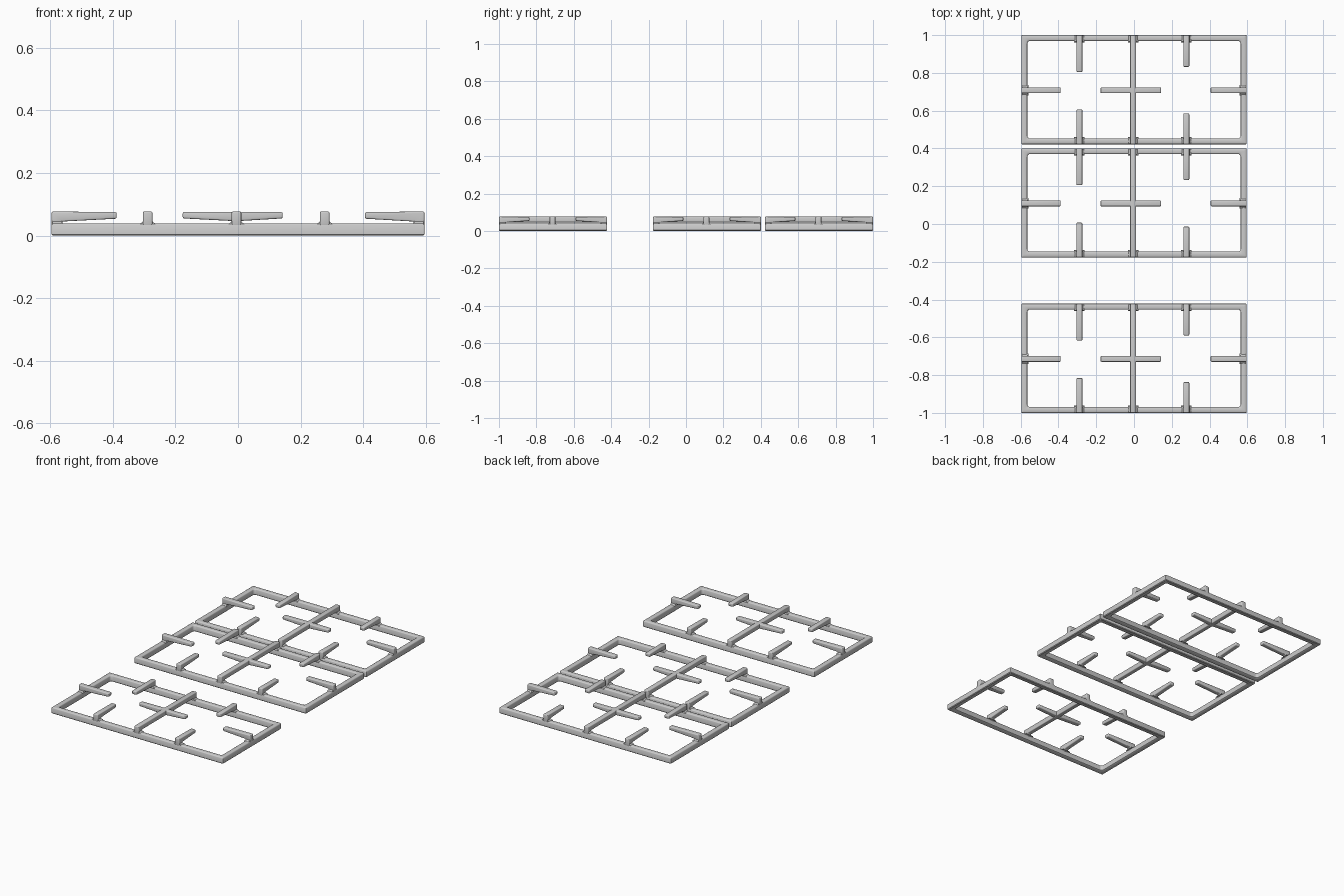
import bpy, bmesh, math

if "Cube" in bpy.data.objects:
    bpy.data.objects.remove(bpy.data.objects["Cube"])

HX, HY = 0.596, 0.289      # half size of one grate
W = 0.031                  # bar width
TOP = 0.077


def finish(name, bm, bevel=0.0):
    bmesh.ops.recalc_face_normals(bm, faces=bm.faces)
    if bevel:
        sharp = [e for e in bm.edges if e.calc_face_angle(0) > math.radians(25)]
        bmesh.ops.bevel(bm, geom=sharp, offset=bevel, segments=3,
                        affect='EDGES', profile=0.5, clamp_overlap=True)
    me = bpy.data.meshes.new(name)
    bm.to_mesh(me)
    bm.free()
    ob = bpy.data.objects.new(name, me)
    bpy.context.collection.objects.link(ob)
    bpy.context.view_layer.objects.active = ob
    bpy.ops.object.select_all(action='DESELECT')
    ob.select_set(True)
    bpy.ops.object.shade_smooth_by_angle(angle=math.radians(40))
    return ob


def rounded_rect(bm, inset, r, z, seg=5):
    ring = []
    for k, (sx, sy) in enumerate([(1, 1), (-1, 1), (-1, -1), (1, -1)]):
        cx, cy = sx * (HX - inset - r), sy * (HY - inset - r)
        for i in range(seg + 1):
            a = math.pi / 2 * (k + i / seg)
            ring.append(bm.verts.new((cx + r * math.cos(a), cy + r * math.sin(a), z)))
    return ring


def frame(name, cy):
    # closed section swept around the rectangle: (inset, corner radius, z)
    section = [(0, .004, .004), (0, .004, .033), (.002, .004, .037), (.006, .004, .039),
               (W - .006, .012, .039), (W - .002, .014, .037), (W, .015, .033),
               (W, .015, .004), (W - .004, .013, 0), (.004, .004, 0)]
    bm = bmesh.new()
    rings = [rounded_rect(bm, *s) for s in section]
    n = len(rings[0])
    for a, b in zip(rings, rings[1:] + rings[:1]):
        for i in range(n):
            j = (i + 1) % n
            bm.faces.new((a[i], a[j], b[j], b[i]))
    finish(name, bm).location.y = cy


def bar(name, profile, start, direction, cy, bevel=0.005):
    """Extrude a side profile (distance, z) to bar width, running from start along direction."""
    dx, dy = direction
    bm = bmesh.new()
    sides = []
    for s in (-W / 2, W / 2):
        sides.append([bm.verts.new((start[0] + dx * u - dy * s,
                                    start[1] + dy * u + dx * s, z)) for u, z in profile])
    a, b = sides
    bm.faces.new(a)
    bm.faces.new(b)
    for i in range(len(a)):
        j = (i + 1) % len(a)
        bm.faces.new((a[i], a[j], b[j], b[i]))
    finish(name, bm, bevel).location.y = cy


def flare(name, start, direction, cy):
    # fillet where a finger meets the frame
    dx, dy = direction
    rings = []
    bm = bmesh.new()
    for z, g in [(.036, .012), (.039, .008), (.042, .003), (.047, -.001)]:
        h = W / 2 + g
        lo, hi = .003, W + max(g, 0) * .6
        rings.append([bm.verts.new((start[0] + dx * u - dy * s, start[1] + dy * u + dx * s, z))
                      for u, s in [(lo, -h), (hi, -h), (hi, h), (lo, h)]])
    for a, b in zip(rings, rings[1:]):
        for i in range(4):
            j = (i + 1) % 4
            bm.faces.new((a[i], a[j], b[j], b[i]))
    bm.faces.new(rings[0])
    bm.faces.new(rings[-1])
    finish(name, bm).location.y = cy


def finger_profile(length):
    return [(0, .03), (W, .03), (W + .004, .045), (length, .054),
            (length, TOP - .002), (0, TOP)]


ROW = -0.003
BX = -0.005
# finger: start on the frame edge, direction, length
fingers = {
    "left_finger": ((-HX, ROW), (1, 0), .208),
    "right_finger": ((HX, ROW), (-1, 0), .190),
    "back_left_finger": ((-.289, HY), (0, -1), .195),
    "front_left_finger": ((-.289, -HY), (0, 1), .184),
    "back_right_finger": ((.277, HY), (0, -1), .168),
    "front_right_finger": ((.277, -HY), (0, 1), .163),
}

for tag, cy in (("back", .711), ("middle", .112), ("front", -.711)):
    frame(f"{tag}_grate_frame", cy)
    for part, (start, d, length) in fingers.items():
        bar(f"{tag}_grate_{part}", finger_profile(length), start, d, cy)
        flare(f"{tag}_grate_{part}_foot", start, d, cy)
    # long centre bar resting on both long rails
    L = 2 * HY
    bar(f"{tag}_grate_centre_bar",
        [(0, .03), (W, .03), (W + .004, .046), (L - W - .004, .046), (L - W, .03),
         (L, .03), (L, TOP), (0, TOP)], (BX, -HY), (0, 1), cy)
    for sy in (-1, 1):
        flare(f"{tag}_grate_centre_bar_foot", (BX, sy * HY), (0, -sy), cy)
    # short cross bar, thinner toward its tips
    bar(f"{tag}_grate_cross_bar",
        [(0, .055), (.172, .046), (.320, .055), (.320, TOP - .002),
         (.172, TOP - .001), (0, TOP - .002)], (-.177, ROW), (1, 0), cy)
